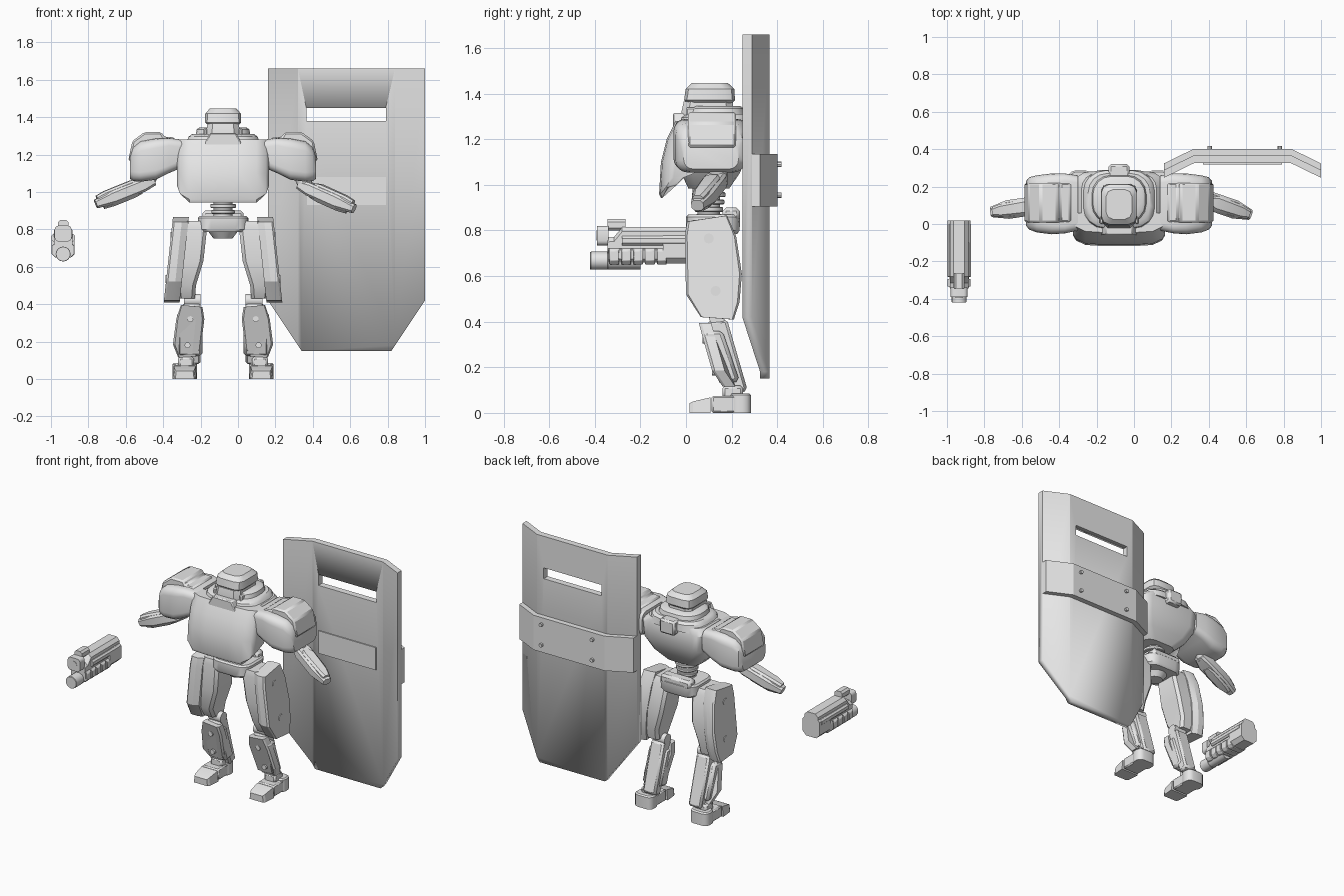
import bpy, bmesh, math
from mathutils import Vector

if "Cube" in bpy.data.objects:
    bpy.data.objects.remove(bpy.data.objects["Cube"])

CX = -0.08  # robot centre line
grey = bpy.data.materials.new("plain_grey")
grey.diffuse_color = (0.8, 0.8, 0.8, 1)
grey.use_nodes = True
grey.node_tree.nodes["Principled BSDF"].inputs["Base Color"].default_value = grey.diffuse_color


def finish(name, bm, bevel=0.0, angle=35):
    bmesh.ops.recalc_face_normals(bm, faces=bm.faces)
    me = bpy.data.meshes.new(name)
    bm.to_mesh(me)
    bm.free()
    me.materials.append(grey)
    ob = bpy.data.objects.new(name, me)
    bpy.context.collection.objects.link(ob)
    bpy.ops.object.select_all(action='DESELECT')
    ob.select_set(True)
    bpy.context.view_layer.objects.active = ob
    bpy.ops.object.shade_smooth_by_angle(angle=math.radians(angle))
    if bevel:
        m = ob.modifiers.new("bevel", 'BEVEL')
        m.width, m.segments, m.limit_method = bevel, 1, 'ANGLE'
    return ob


def loft(name, rings, bevel=0.0, angle=35):
    bm = bmesh.new()
    vs = [[bm.verts.new(p) for p in r] for r in rings]
    n = len(vs[0])
    for a, b in zip(vs, vs[1:]):
        for i in range(n):
            bm.faces.new((a[i], a[(i + 1) % n], b[(i + 1) % n], b[i]))
    bm.faces.new(vs[0])
    bm.faces.new(vs[-1])
    return finish(name, bm, bevel, angle)


def rrect(u0, u1, v0, v1, r, n=1):
    """Rectangle with rounded (n > 1) or chamfered (n = 1) corners."""
    out = []
    for k, (u, v) in enumerate([(u1 - r, v1 - r), (u0 + r, v1 - r), (u0 + r, v0 + r), (u1 - r, v0 + r)]):
        for i in range(n + 1):
            t = math.pi / 2 * (k + i / n)
            out.append((u + r * math.cos(t), v + r * math.sin(t)))
    return out


def stack(name, levels, n=1, cx=CX, bevel=0.0):
    """Horizontal levels: z, half width, y0, y1, corner radius."""
    return loft(name, [[(cx + u, v, z) for u, v in rrect(-w, w, y0, y1, r, n)]
                       for z, w, y0, y1, r in levels], bevel)


def box(name, x0, x1, y0, y1, z0, z1, bevel=0.0):
    return loft(name, [[(x0, y0, z), (x1, y0, z), (x1, y1, z), (x0, y1, z)] for z in (z0, z1)], bevel)


def tube(name, a, b, r0, r1=None, n=16, bevel=0.0):
    a, b = Vector(a), Vector(b)
    q = (b - a).to_track_quat('Z', 'Y')
    return loft(name, [[p + q @ Vector((r * math.cos(2 * math.pi * i / n), r * math.sin(2 * math.pi * i / n), 0))
                        for i in range(n)] for p, r in ((a, r0), (b, r1 or r0))], bevel)


# Shield: folded sheet with sloped lower corners and a viewing slot
def folded(name, y_in, y_out, z0, z1):
    edge = [(.16, -.078), (.32, 0), (.84, 0), (1.0, -.078)]
    prof = [(x, y_in + d) for x, d in edge] + [(x, y_out + d) for x, d in reversed(edge)]
    return loft(name, [[(x, y, z) for x, y in prof] for z in (z0, z1)], angle=20)


shield = folded("shield", .325, .367, .15, 1.66)
bm = bmesh.new()
bm.from_mesh(shield.data)
for px, nx in ((.34, -1), (.82, 1)):
    cut = bmesh.ops.bisect_plane(bm, geom=bm.verts[:] + bm.edges[:] + bm.faces[:], plane_co=(px, 0, .15),
                                 plane_no=(nx * .27, 0, -.18), clear_outer=True)
    bmesh.ops.holes_fill(bm, edges=[e for e in bm.edges if e.is_boundary])
bmesh.ops.recalc_face_normals(bm, faces=bm.faces)
bm.to_mesh(shield.data)
bm.free()
slot = box("slot_cutter", .365, .79, .2, .5, 1.378, 1.45)
slot.hide_render = slot.hide_viewport = True
mod = shield.modifiers.new("slot", 'BOOLEAN')
mod.operation, mod.object, mod.solver = 'DIFFERENCE', slot, 'EXACT'
folded("shield_band", .366, .402, .905, 1.135)
box("shield_grip_plate", .37, .79, .318, .326, .93, 1.08)
for x in (.405, .78):
    for z in (.955, 1.09):
        tube("band_bolt", (x, .40, z), (x, .418, z), .012, n=8)

# Head
stack("helmet", [(1.36, .085, 0, .205, .04), (1.372, .097, -.008, .215, .04), (1.42, .095, -.002, .212, .045),
                 (1.446, .07, .025, .185, .04)], 2)
stack("head", [(1.25, .085, -.02, .21, .03), (1.31, .09, -.022, .21, .03), (1.365, .085, -.01, .205, .03)])
loft("chin_guard", [[(CX + u, y, z) for u, z in ((-.11, 1.235), (.11, 1.235), (.07, 1.315), (-.07, 1.315))]
                    for y in (-.058, .02)], .006)
for s in (-1, 1):
    box("cheek_guard", CX + s * .085, CX + s * .105, .0, .15, 1.25, 1.34, .006)

# Collar and torso
stack("collar", [(1.25, .2, -.03, .29, .11), (1.295, .185, -.02, .285, .11), (1.31, .165, 0, .27, .1)], 4)
stack("collar_inner", [(1.29, .15, .0, .265, .1), (1.335, .14, .01, .255, .1), (1.345, .125, .02, .24, .1)], 4)
box("collar_back_box", CX - .055, CX + .055, .22, .32, 1.22, 1.315, .012)
stack("torso", [(.985, .12, .01, .19, .06), (1.05, .19, -.02, .235, .07), (1.13, .235, -.04, .27, .08),
                (1.24, .24, -.04, .28, .08), (1.28, .2, -.03, .27, .08)], 4)
plate = [(-.045, 1.28), (-.085, 1.2), (-.11, 1.1), (-.118, .96), (-.11, .943),
         (-.07, 1.0), (-.02, 1.05), (.06, 1.08), (.06, 1.28)]
loft("breastplate", [[(CX + u, min(y + dy, .06), max(z, lo)) for y, z in plate]
                     for u, dy, lo in ((-.245, .055, 1.03), (-.23, .03, .99), (-.18, .006, .943), (-.09, 0, .94), (.09, 0, .94),
                                       (.18, .006, .943), (.23, .03, .99), (.245, .055, 1.03))])

# Waist piston and pelvis
for i in range(4):
    z = .85 + .032 * i
    tube("waist_ring", (CX, .1, z), (CX, .1, z + .022), .058 + .005 * i, n=20, bevel=.004)
tube("waist_core", (CX, .1, .8), (CX, .1, 1.02), .05)
stack("pelvis", [(.785, .12, .01, .225, .06), (.8, .135, 0, .235, .07), (.86, .135, 0, .238, .07), (.87, .125, .01, .23, .06)], 4)
box("pelvis_rear", CX - .11, CX + .11, .16, .236, .84, .9, .015)
tube("pelvis_underside", (CX, .11, .75), (CX, .11, .79), .05, .08)

for s in (-1, 1):
    side = "left" if s > 0 else "right"

    def X(o):
        return CX + s * o

    # Upper arm and shoulder pad
    loft(side + "_upper_arm", [[(X(o), y, z) for y, z in rrect(y0, y1, z0, z1, r, 4)] for o, y0, y1, z0, z1, r in (
        (.22, -.035, .26, 1.13, 1.28, .04), (.29, -.05, .27, 1.1, 1.288, .04), (.36, -.055, .27, 1.065, 1.285, .05),
        (.44, -.045, .26, 1.055, 1.27, .05), (.48, -.03, .25, 1.058, 1.24, .05), (.497, -.01, .23, 1.07, 1.19, .04))])
    pad = [(.25, 1.27), (.26, 1.292), (.315, 1.295), (.33, 1.32), (.42, 1.32), (.485, 1.272), (.507, 1.165),
           (.46, 1.16), (.42, 1.24)]
    loft(side + "_shoulder_pad", [[(X(o), y, z) for o, z in pad] for y in (.008, .22)], .01, 30)

    # Forearm along its own axis
    a, b = (Vector((.33, .15, 1.04)), Vector((.62, .05, .91))) if s > 0 else \
        (Vector((-.45, .11, 1.06)), Vector((-.76, .065, .935)))
    q = (b - a).to_track_quat('Z', 'Y')

    def limb(name, levels, dv=0.0):
        loft(side + name, [[a.lerp(b, t) + q @ Vector((u, v + dv, 0)) for u, v in rrect(-w, w, -h, h, .012)]
                           for t, w, h in levels])
    limb("_forearm", ((0, .035, .025), (.2, .05, .035), (.7, .05, .035), (1, .028, .024)))
    limb("_forearm_cover", ((.25, .03, .015), (.35, .04, .022), (.8, .035, .022), (.95, .025, .015)), .026)
    limb("_forearm_under", ((.25, .03, .015), (.4, .038, .02), (.75, .035, .02), (.9, .02, .015)), -.026)
    tube(side + "_elbow", a + Vector((0, 0, .07)), a.lerp(b, .12), .04)

    # Thigh: inner core, slanted outer plate, bolts
    tube(side + "_hip", (X(.1), .1, .81), (X(.22), .1, .79), .04)
    loft(side + "_thigh", [[(X(u), v, z) for u, v in rrect(u0, u1, v0, v1, .018)] for z, u0, u1, v0, v1 in (
        (.845, .1, .2, .03, .17), (.81, .085, .21, .02, .19), (.63, .105, .23, .03, .22),
        (.5, .145, .25, .04, .21), (.43, .15, .24, .08, .195))])
    thigh = [(.005, .84), (.18, .865), (.22, .775), (.245, .61), (.235, .487), (.21, .41), (.065, .42), (0, .52), (-.005, .78)]

    def outer(z):
        return .27 + (.845 - z) * .108
    loft(side + "_thigh_plate", [[(X(outer(z) - d), .12 + (y - .12) * k, z) for y, z in thigh]
                                 for d, k in ((.085, .85), (.05, 1), (.01, 1), (0, .92))], angle=20)
    for y, z in ((.1, .765), (.13, .535)):
        tube(side + "_thigh_bolt", (X(outer(z) - .02), y, z), (X(outer(z) + .003), y, z), .022, n=12)

    # Knee, rear shin bar, front shin plate
    tube(side + "_knee", (X(.12), .135, .42), (X(.21), .135, .42), .035)
    loft(side + "_shin", [[(X(o), y, z) for y, z in ((.09, .4), (.18, .41), (.27, .1), (.21, .075))]
                          for o in (.12, .215)], .012)
    loft(side + "_calf", [[(X(o), y, z) for y, z in ((.07, .36), (.16, .36), (.235, .14), (.15, .12))]
                          for o in (.11, .245)], .015)
    face = [(.225, .395), (.11, .385), (.1, .32), (.12, .16), (.145, .12), (.24, .115), (.268, .185), (.25, .32)]

    def shin_y(z):
        return .06 + (.38 - z) * .27 + max(0, .19 - z) * .4
    loft(side + "_shin_plate", [[(X(.18 + (o - .18) * k), shin_y(z) + d, z) for o, z in face]
                                for d, k in ((0, .88), (.012, 1), (.055, 1))], angle=20)
    for o, z in ((.175, .32), (.19, .18)):
        tube(side + "_shin_bolt", (X(o), shin_y(z) + .02, z), (X(o), shin_y(z) - .004, z), .016, n=12)

    # Foot: toe, middle, rounded heel, ankle
    loft(side + "_toe", [[(X(.205 + u), y, z) for u, z in ((-w, 0), (w, 0), (w * .9, h), (-w * .9, h))]
                         for y, w, h in ((.015, .05, .042), (.03, .058, .05), (.108, .065, .068))], angle=20)
    box(side + "_foot_middle", *sorted((X(.145), X(.265))), .112, .22, 0, .075, .008)
    stack(side + "_heel", [(0, .066, .195, .285, .035), (.078, .066, .195, .285, .035), (.086, .058, .2, .277, .03)],
          3, X(.205))
    box(side + "_ankle", *sorted((X(.155), X(.24))), .16, .25, .06, .12, .012)

# Sidearm floating beside the robot
GX = -.935


def along_y(name, pts, y0, y1, bevel=0.0):
    return loft(name, [[(GX + u, y, z) for u, z in pts] for y in (y0, y1)], bevel)


loft("gun_body", [[(GX + u, y, z) for u, z in rrect(-.05, .05, .7, top, .02)]
                  for y, top in ((-.345, .77), (-.315, .772), (-.28, .815), (.02, .815))])
along_y("gun_grip_block", rrect(-.062, .062, .655, .79, .025), -.1, .02)
along_y("gun_handguard", rrect(-.052, .052, .66, .73, .015), -.34, 0)
for i in range(5):
    y = -.335 + .052 * i
    along_y("handguard_rib", rrect(-.062, .062, .65, .728, .018), y, y + .042, .003)
along_y("gun_side_rail", rrect(-.064, .064, .735, .775, .01), -.28, .0)
along_y("gun_muzzle", rrect(-.045, .045, .735, .82, .02, 3), -.39, -.34)
tube("gun_bore", (GX, -.392, .778), (GX, -.38, .778), .022)
along_y("gun_sight", rrect(-.028, .028, .8, .85, .012), -.345, -.265)
tube("gun_lamp", (GX, -.42, .668), (GX, -.2, .668), .038, n=16)
tube("gun_lamp_rim", (GX, -.42, .668), (GX, -.34, .668), .04, n=16, bevel=.004)
